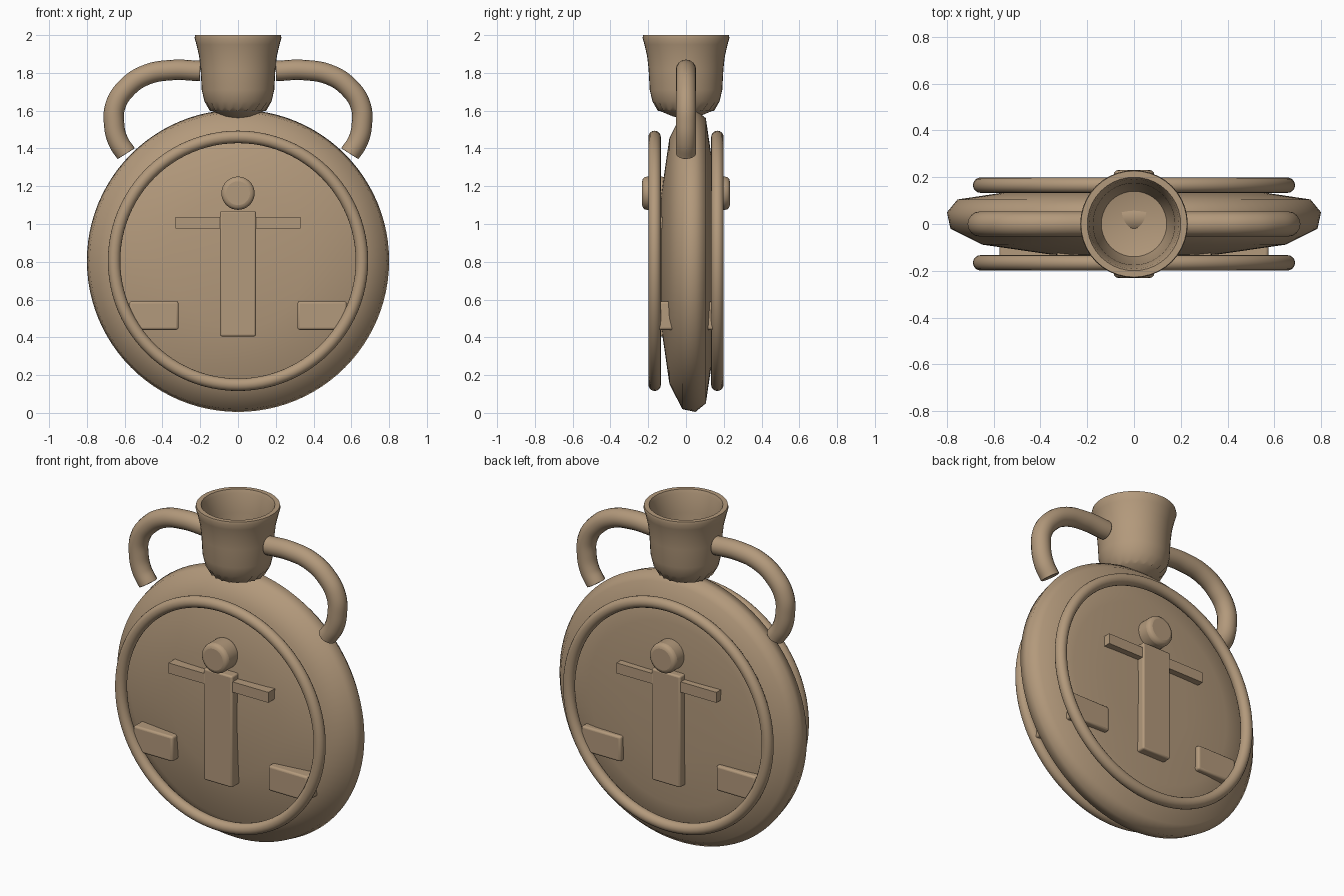
import bpy, bmesh, math
from mathutils import Matrix, Vector

cube = bpy.data.objects.get("Cube")
if cube:
    bpy.data.objects.remove(cube, do_unlink=True)

clay = bpy.data.materials.new("tan_clay")
clay.use_nodes = True
color = (0.45, 0.32, 0.20, 1)
clay.diffuse_color = color
clay.node_tree.nodes["Principled BSDF"].inputs["Base Color"].default_value = color

CENTER_Z = 0.805


def activate(obj):
    bpy.ops.object.select_all(action='DESELECT')
    obj.select_set(True)
    bpy.context.view_layer.objects.active = obj


def finish(name, bm, bevel=0, mirror="", angle=35):
    """Turn a bmesh into a shaded object, with optional bevel and mirroring."""
    bmesh.ops.recalc_face_normals(bm, faces=bm.faces)
    mesh = bpy.data.meshes.new(name)
    bm.to_mesh(mesh)
    bm.free()
    obj = bpy.data.objects.new(name, mesh)
    bpy.context.collection.objects.link(obj)
    mesh.materials.append(clay)
    activate(obj)
    bpy.ops.object.shade_smooth_by_angle(angle=math.radians(angle))
    if bevel:
        mod = obj.modifiers.new("Rounded edges", 'BEVEL')
        mod.width, mod.segments = bevel, 3
    if mirror:
        mod = obj.modifiers.new("Mirror", 'MIRROR')
        mod.use_axis = [axis in mirror for axis in "xyz"]
    return obj


def lathe(profile, steps, closed=False):
    """Spin (radius, height) points around z."""
    bm = bmesh.new()
    verts = [bm.verts.new((r, 0, h)) for r, h in profile]
    edges = [bm.edges.new(pair) for pair in zip(verts, verts[1:])]
    if closed:
        edges.append(bm.edges.new((verts[-1], verts[0])))
    bmesh.ops.spin(bm, geom=verts + edges, cent=(0, 0, 0), axis=(0, 0, 1),
                   angle=math.tau, steps=steps)
    bmesh.ops.remove_doubles(bm, verts=bm.verts, dist=0.0001)
    return bm


def face_front(bm):
    """Lay a lathed disc upright so its +z side faces -y."""
    bm.transform(Matrix.Translation((0, 0, CENTER_Z)) @ Matrix.Rotation(math.pi / 2, 4, 'X'))
    return bm


def block(name, x, y, z, bevel=0, mirror="y"):
    bm = bmesh.new()
    bmesh.ops.create_cube(bm, size=1)
    for v in bm.verts:
        v.co = Vector([lo + (c + 0.5) * (hi - lo) for c, (lo, hi) in zip(v.co, (x, y, z))])
    return finish(name, bm, bevel, mirror)


# Flattened round body, its rim set slightly towards the back
body = [(0, 0.15), (0.36, 0.13), (0.65, 0.088), (0.785, 0.02), (0.8, -0.05),
        (0.755, -0.105), (0.54, -0.137), (0.28, -0.148), (0, -0.15)]
finish("flask_body", face_front(lathe(body, 96)), angle=60)

# Raised ring on each face
ring = [(0.656 + 0.033 * math.cos(a), 0.166 + 0.033 * math.sin(a))
        for a in (math.tau * i / 16 for i in range(16))]
finish("face_ring", face_front(lathe(ring, 96, closed=True)), mirror="y")

# Simple standing figure and two blocks in relief on each face
block("figure_torso", (-0.095, 0.095), (-0.192, -0.10), (0.405, 1.07), 0.01)
block("figure_arms", (-0.33, 0.33), (-0.185, -0.10), (0.975, 1.037))
block("relief_block", (0.315, 0.575), (-0.168, -0.06), (0.44, 0.59), 0.012, "xy")

bm = bmesh.new()
bmesh.ops.create_cone(bm, cap_ends=True, segments=40, radius1=0.088, radius2=0.088, depth=0.13,
                      matrix=Matrix.Translation((0, -0.167, 1.163)) @ Matrix.Rotation(math.pi / 2, 4, 'X'))
finish("figure_head", bm, 0.025, "y")

# Flared hollow neck with a toothed lower edge
neck = [(0, 1.555), (0.07, 1.57), (0.138, 1.598), (0.15, 1.6), (0.178, 1.65), (0.192, 1.71),
        (0.198, 1.82), (0.206, 1.89), (0.22, 1.95), (0.23, 1.985), (0.227, 2.0),
        (0.2, 2.0), (0.192, 1.98), (0.175, 1.87), (0.165, 1.72), (0.14, 1.62), (0, 1.585)]
bm = lathe(neck, 40)
for v in bm.verts:
    if abs(v.co.z - 1.6) < 0.0005:
        step = round(math.atan2(v.co.y, v.co.x) / math.tau * 40)
        v.co.z += 0.022 * (step % 2)
finish("flask_neck", bm, angle=40)


# Curved side handles
def handle(name, side):
    curve = bpy.data.curves.new(name, 'CURVE')
    curve.dimensions = '3D'
    curve.bevel_depth, curve.bevel_resolution = 0.054, 6
    curve.use_fill_caps = True
    curve.resolution_u = 10
    path = [(0.2, 1.81), (0.35, 1.815), (0.49, 1.788), (0.59, 1.72),
            (0.648, 1.63), (0.656, 1.53), (0.635, 1.44), (0.592, 1.372)]
    spline = curve.splines.new('BEZIER')
    spline.bezier_points.add(len(path) - 1)
    for point, (x, z) in zip(spline.bezier_points, path):
        point.co = (side * x, 0, z)
        point.handle_left_type = point.handle_right_type = 'AUTO'
    obj = bpy.data.objects.new(name, curve)
    bpy.context.collection.objects.link(obj)
    activate(obj)
    bpy.ops.object.convert(target='MESH')
    obj = bpy.context.view_layer.objects.active
    bm = bmesh.new()
    bm.from_mesh(obj.data)
    bpy.data.objects.remove(obj, do_unlink=True)
    bmesh.ops.remove_doubles(bm, verts=bm.verts, dist=0.0001)
    finish(name, bm, 0.022)


handle("left_handle", 1)
handle("right_handle", -1)
